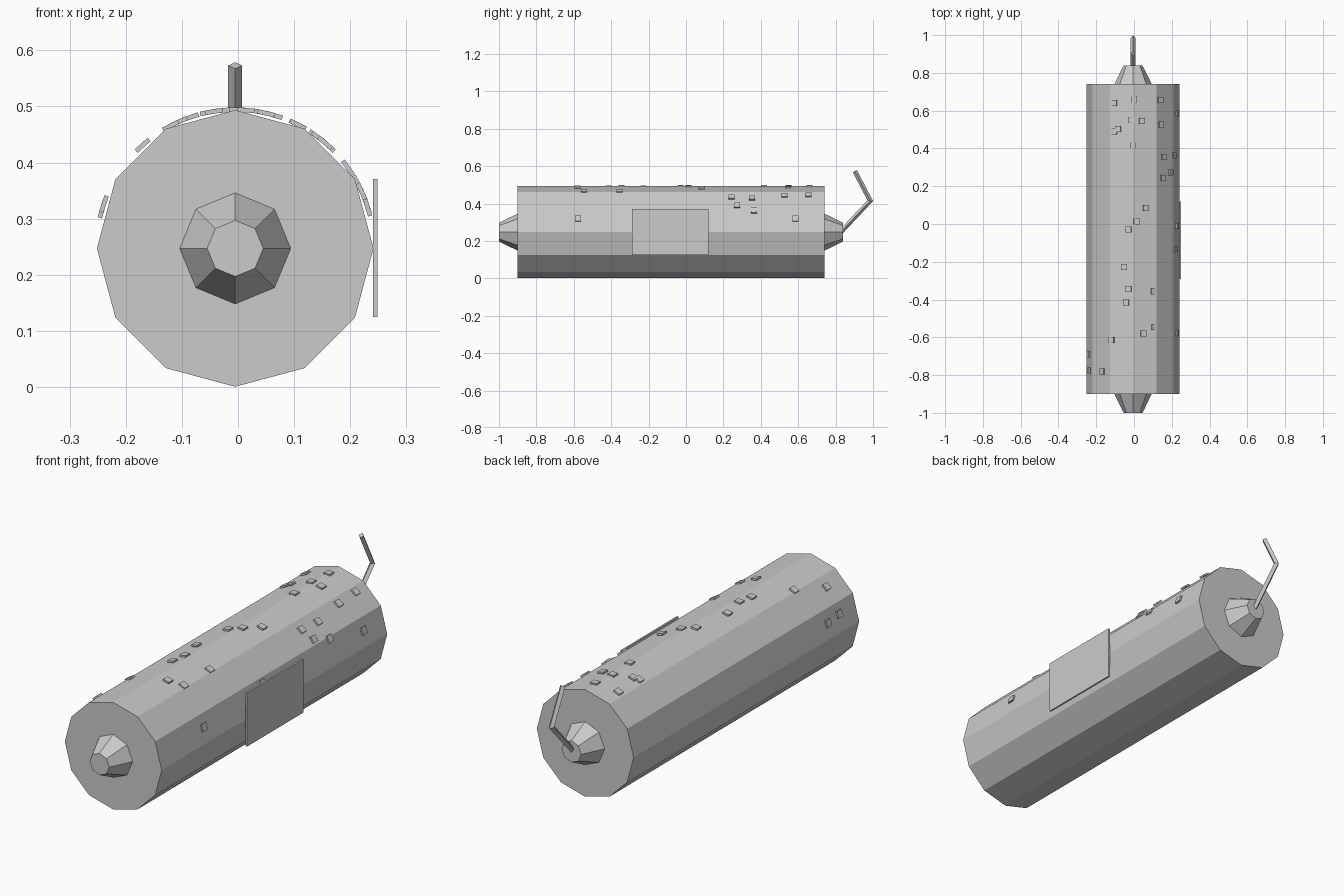
import bpy, bmesh, math
from mathutils import Vector, Matrix

if "Cube" in bpy.data.objects:
    bpy.data.objects.remove(bpy.data.objects["Cube"])

CX, CZ = -0.005, 0.247   # axis of the cylinder


def finish(name, bm):
    bmesh.ops.recalc_face_normals(bm, faces=bm.faces[:])
    me = bpy.data.meshes.new(name)
    bm.to_mesh(me)
    bm.free()
    ob = bpy.data.objects.new(name, me)
    bpy.context.collection.objects.link(ob)
    return ob


def loft(name, rings):
    """Skin a list of point rings and cap both ends."""
    bm = bmesh.new()
    loops = [[bm.verts.new(p) for p in r] for r in rings]
    n = len(loops[0])
    for a, b in zip(loops, loops[1:]):
        for i in range(n):
            j = (i + 1) % n
            bm.faces.new((a[i], a[j], b[j], b[i]))
    bm.faces.new(loops[0])
    bm.faces.new(loops[-1])
    return finish(name, bm)


def ring(y, r, n):
    return [(CX + r * math.sin(math.tau * i / n), y,
             CZ + r * math.cos(math.tau * i / n)) for i in range(n)]


def add_box(bm, matrix, size):
    bmesh.ops.create_cube(bm, size=1, matrix=matrix @ Matrix.Diagonal((*size, 1)))


# main twelve-sided body
loft("body", [ring(-0.90, 0.2465, 12), ring(0.74, 0.2465, 12)])

# tapered end caps
for name, y0, y1 in (("front_cap", -0.90, -1.0), ("rear_cap", 0.74, 0.84)):
    loft(name, [ring(y0, 0.099, 8), ring(y1, 0.05, 8)])

# bent four-sided stalk, mitred at the elbow
path = [Vector((CX, 0.83, 0.25)), Vector((CX, 0.985, 0.415)), Vector((CX, 0.903, 0.573))]
d1 = (path[1] - path[0]).normalized()
d2 = (path[2] - path[1]).normalized()
mid = (d1 + d2).normalized()
R = 0.0125
rings = []
for p, t, k in zip(path, (d1, mid, d2), (1, 1 / d1.dot(mid), 1)):
    side = Vector((R, 0, 0))
    out = t.cross(Vector((1, 0, 0))) * R * k
    rings.append([p + side, p + out, p - side, p - out])
loft("bent_stalk", rings)

# flat side panel
bm = bmesh.new()
add_box(bm, Matrix.Translation((0.245, -0.085, 0.2475)), (0.008, 0.41, 0.246))
finish("side_panel", bm)

# small tiles scattered over the upper half (x, y)
tiles = [(-.105, .64), (0, .66), (.14, .656), (.231, .585), (-.013, .55), (.043, .545),
         (.144, .527), (-.105, .49), (-.085, .503), (-.005, .416), (.16, .354),
         (.213, .363), (.196, .272), (.155, .243), (.064, .084), (.014, .014),
         (-.03, -.03), (.229, -.01), (.22, -.133), (-.052, -.228), (-.03, -.344),
         (.106, -.356), (-.043, -.415), (.107, -.546), (.05, -.58), (.231, -.577),
         (-.12, -.615), (-.242, -.69), (-.17, -.78), (-.239, -.775)]
bm = bmesh.new()
for x, y in tiles:
    a = math.asin((x - CX) / 0.247)
    m = Matrix.Translation((CX, y, CZ)) @ Matrix.Rotation(a, 4, 'Y') @ Matrix.Translation((0, 0, 0.247))
    add_box(bm, m, (0.031, 0.032, 0.008))
finish("surface_tiles", bm)
